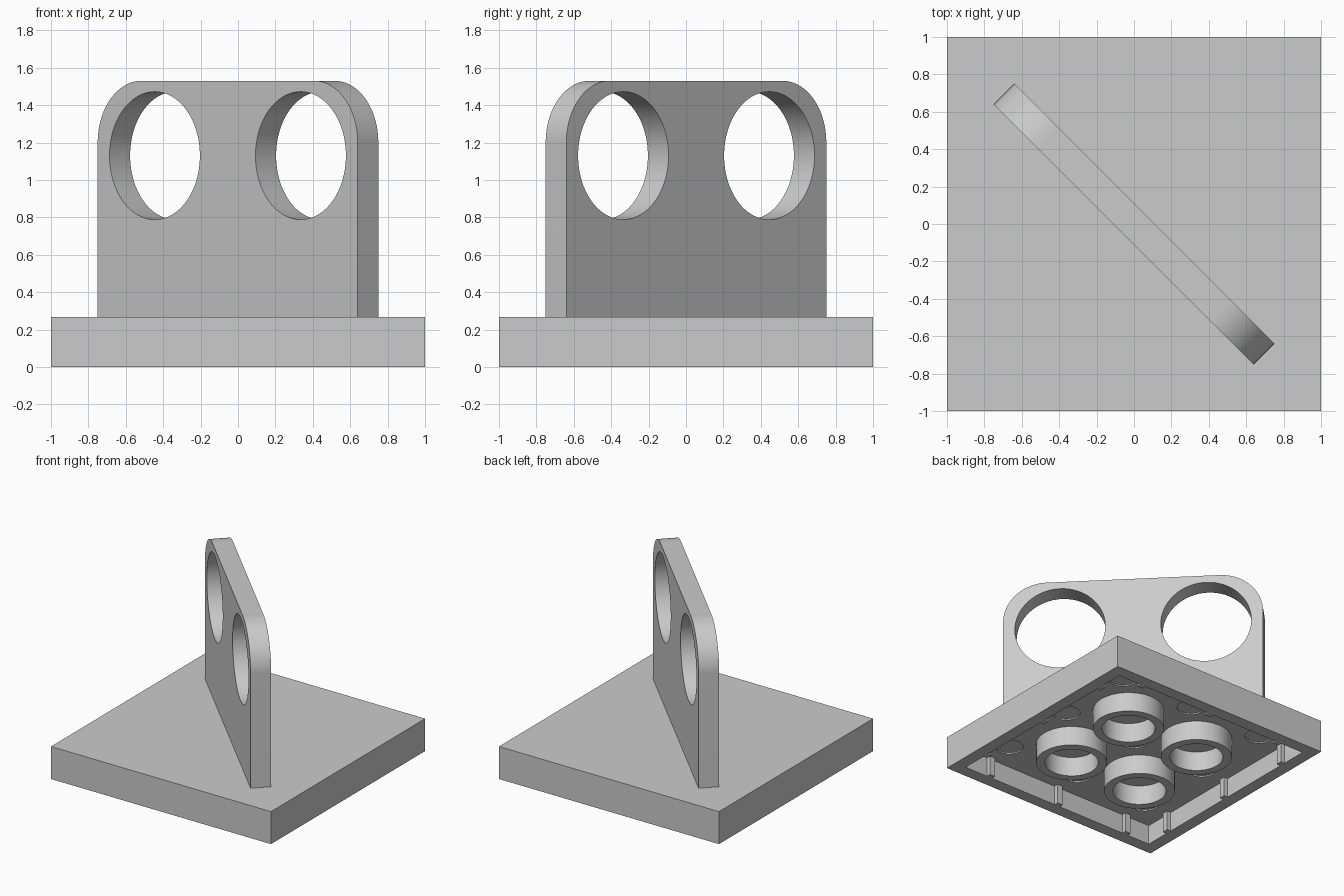
import bpy
from math import cos, sin, pi, radians

cube = bpy.data.objects.get("Cube")
if cube:
    bpy.data.objects.remove(cube, do_unlink=True)

grey = bpy.data.materials.new("light_grey")
grey.use_nodes = True
grey.diffuse_color = (0.6, 0.6, 0.6, 1)
grey.node_tree.nodes["Principled BSDF"].inputs["Base Color"].default_value = (0.6, 0.6, 0.6, 1)


def arc(cx, cy, r, start=0, end=360, steps=64):
    angles = [radians(start + (end - start) * i / steps) for i in range(steps + 1)]
    return [(cx + r * cos(a), cy + r * sin(a)) for a in angles]


def circle(cx, cy, r):
    return arc(cx, cy, r)[:-1]


def extrusion(name, outlines, depth, location, rotation=(0, 0, 0)):
    """Solid from flat outlines; inner outlines become holes. Centred on its depth."""
    curve = bpy.data.curves.new(name, "CURVE")
    curve.dimensions = "2D"
    curve.fill_mode = "BOTH"
    curve.extrude = depth / 2
    for points in outlines:
        spline = curve.splines.new("POLY")
        spline.points.add(len(points) - 1)
        for p, (x, y) in zip(spline.points, points):
            p.co = (x, y, 0, 1)
        spline.use_cyclic_u = True
    obj = bpy.data.objects.new(name, curve)
    bpy.context.collection.objects.link(obj)
    obj.location, obj.rotation_euler = location, rotation
    select(obj)
    bpy.ops.object.convert(target="MESH")
    obj = bpy.context.object
    obj.name = name
    finish(obj)
    return obj


def select(obj):
    bpy.ops.object.select_all(action="DESELECT")
    obj.select_set(True)
    bpy.context.view_layer.objects.active = obj


def finish(obj):
    obj.data.materials.clear()
    obj.data.materials.append(grey)
    select(obj)
    bpy.ops.object.shade_smooth_by_angle(angle=radians(30))


def box(name, size, location):
    bpy.ops.mesh.primitive_cube_add(size=1, location=location)
    obj = bpy.context.object
    obj.name = name
    obj.scale = size
    bpy.ops.object.transform_apply(location=False, rotation=False, scale=True)
    finish(obj)
    return obj


def cut(obj, cutter):
    mod = obj.modifiers.new("cut", "BOOLEAN")
    mod.operation, mod.solver, mod.object = "DIFFERENCE", "EXACT", cutter
    select(obj)
    bpy.ops.object.modifier_apply(modifier=mod.name)
    bpy.data.objects.remove(cutter, do_unlink=True)


HEIGHT, CAVITY, WALL, PITCH = 0.267, 0.16, 0.1, 0.667
INNER = 1 - WALL
GRID = (-PITCH, 0, PITCH)

# Base plate, hollow underneath with shallow round recesses
plate = box("base_plate", (2, 2, HEIGHT), (0, 0, HEIGHT / 2))
cut(plate, box("cavity", (2 * INNER, 2 * INNER, 2 * CAVITY), (0, 0, 0)))
for x in GRID:
    for y in GRID:
        bpy.ops.mesh.primitive_cylinder_add(vertices=32, radius=0.105, depth=0.1,
                                            location=(x, y, CAVITY - 0.04))
        cut(plate, bpy.context.object)
finish(plate)

# Tubes under the plate
for x in (-PITCH / 2, PITCH / 2):
    for y in (-PITCH / 2, PITCH / 2):
        extrusion("underside_tube", [circle(0, 0, 0.267), circle(0, 0, 0.2)],
                  CAVITY, (x, y, CAVITY / 2))

# Small ribs on the inner walls
for side in (-1, 1):
    edge = side * (INNER - 0.015)
    for p in GRID:
        box("wall_rib", (0.04, 0.05, CAVITY), (edge, p, CAVITY / 2))
        box("wall_rib", (0.05, 0.04, CAVITY), (p, edge, CAVITY / 2))

# Diagonal upright panel with rounded top corners and two round holes
HALF, TOP, R = 0.983, 1.53, 0.33
panel = [(-HALF, HEIGHT), (HALF, HEIGHT)]
panel += arc(HALF - R, TOP - R, R, 0, 90, 24)
panel += arc(R - HALF, TOP - R, R, 90, 180, 24)
holes = [circle(s * 0.552, 1.13, 0.342) for s in (-1, 1)]
extrusion("upright_panel", [panel] + holes, 0.156, (0, 0, 0), (pi / 2, 0, -pi / 4))
